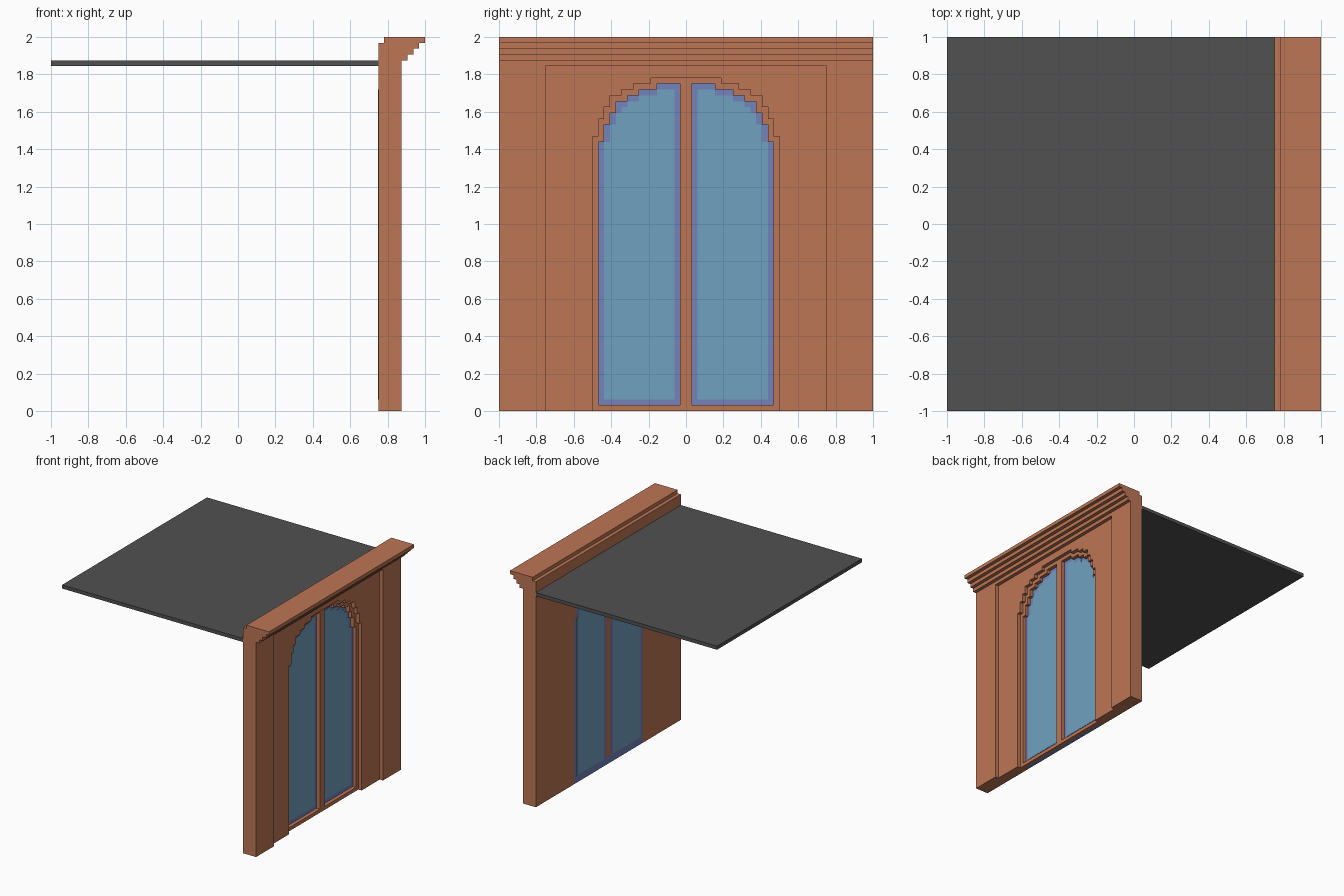
import bpy, bmesh

if "Cube" in bpy.data.objects:
    bpy.data.objects.remove(bpy.data.objects["Cube"])

U = 1 / 32  # grid step that every part is built on


def material(name, rgb):
    lin = [((c / 255 + 0.055) / 1.055) ** 2.4 for c in rgb] + [1.0]
    m = bpy.data.materials.new(name)
    m.use_nodes = True
    m.diffuse_color = lin
    m.node_tree.nodes["Principled BSDF"].inputs["Base Color"].default_value = lin
    return m


TERRACOTTA = material("terracotta", (189, 118, 85))
GLASS = material("glass blue", (113, 161, 192))
EDGE = material("glass edge violet", (115, 130, 187))
SLATE = material("slate grey", (81, 81, 81))


def extrude(name, outline, offset, mat):
    """Extrude a closed outline (grid units) by an offset vector."""
    bm = bmesh.new()
    face = bm.faces.new([bm.verts.new([c * U for c in p]) for p in outline])
    new = bmesh.ops.extrude_face_region(bm, geom=[face])["geom"]
    verts = [v for v in new if isinstance(v, bmesh.types.BMVert)]
    bmesh.ops.translate(bm, verts=verts, vec=[c * U for c in offset])
    bmesh.ops.recalc_face_normals(bm, faces=bm.faces)
    mesh = bpy.data.meshes.new(name)
    bm.to_mesh(mesh)
    bm.free()
    mesh.materials.append(mat)
    obj = bpy.data.objects.new(name, mesh)
    bpy.context.collection.objects.link(obj)
    return obj


def panel(name, yz, x0, x1, mat):
    return extrude(name, [(x0, y, z) for y, z in yz], (x1 - x0, 0, 0), mat)


def rect(y0, y1, z0, z1):
    return [(y0, z0), (y1, z0), (y1, z1), (y0, z1)]


def half_arch(steps, inner, bottom):
    """Stepped half arch: steps run from the outside in as (width, top)."""
    pts = [(inner, bottom), (steps[0][0], bottom)]
    for i, (w, top) in enumerate(steps):
        nxt = steps[i + 1][0] if i + 1 < len(steps) else inner
        pts += [(w, top), (nxt, top)]
    return pts


def mirror_y(yz):
    return [(-y, z) for y, z in reversed(yz)]


PANE = [(15, 46), (14, 49), (13, 51), (12, 53), (10, 54), (8, 55), (5, 56)]
SURROUND = [(w + 1, t + 1) for w, t in PANE]
LIGHT = [(14, 46), (13, 49), (12, 51), (11, 52), (10, 53), (8, 54), (5, 55)]

# Wall with the stepped cornice as one profile along y
profile = [(24, 0), (28, 0), (28, 60), (29, 60), (29, 61), (30, 61), (30, 62),
           (31, 62), (31, 63), (32, 63), (32, 64), (25, 64), (25, 63), (24, 63)]
wall = extrude("wall", [(x, -32, z) for x, z in profile], (0, 64, 0), TERRACOTTA)

# Recesses, each one step deeper, then the window openings and the back strip
right = half_arch(SURROUND, 0, -2)
arch = right[1:] + mirror_y(right)[:-1]
arch = [p for i, p in enumerate(arch) if p[0] != 0]
opening = half_arch(PANE, 1, 1)
cutters = [
    panel("recess_cutter", rect(-24, 24, -2, 59), 27, 28.5, TERRACOTTA),
    panel("arch_cutter", arch, 26, 28.25, TERRACOTTA),
    panel("left_opening_cutter", opening, 22, 30, TERRACOTTA),
    panel("right_opening_cutter", mirror_y(opening), 22, 30, TERRACOTTA),
    panel("base_strip_cutter", rect(-15, 15, -2, 2), 22, 25, TERRACOTTA),
]
bpy.context.view_layer.objects.active = wall
for cutter in cutters:
    cutter.hide_render = True
    mod = wall.modifiers.new(cutter.name, "BOOLEAN")
    mod.operation = "DIFFERENCE"
    mod.solver = "EXACT"
    mod.object = cutter
    bpy.ops.object.modifier_apply(modifier=mod.name)
    bpy.data.objects.remove(cutter)

# Glass: violet edge sheets with the lighter panes standing slightly proud
panel("glass_base_strip", rect(-15, 15, 0, 2), 24, 25, EDGE)
edge = half_arch(PANE, 1, 2)
light = half_arch(LIGHT, 2, 2)
for side, flip in (("left", lambda p: p), ("right", mirror_y)):
    panel(side + "_glass_edge", flip(edge), 24, 25, EDGE)
    panel(side + "_glass_pane", flip(light), 23.93, 25.07, GLASS)

# Roof slab behind the wall
extrude("roof_slab", [(-32, y, z) for y, z in rect(-32, 32, 59, 60)], (56, 0, 0), SLATE)
